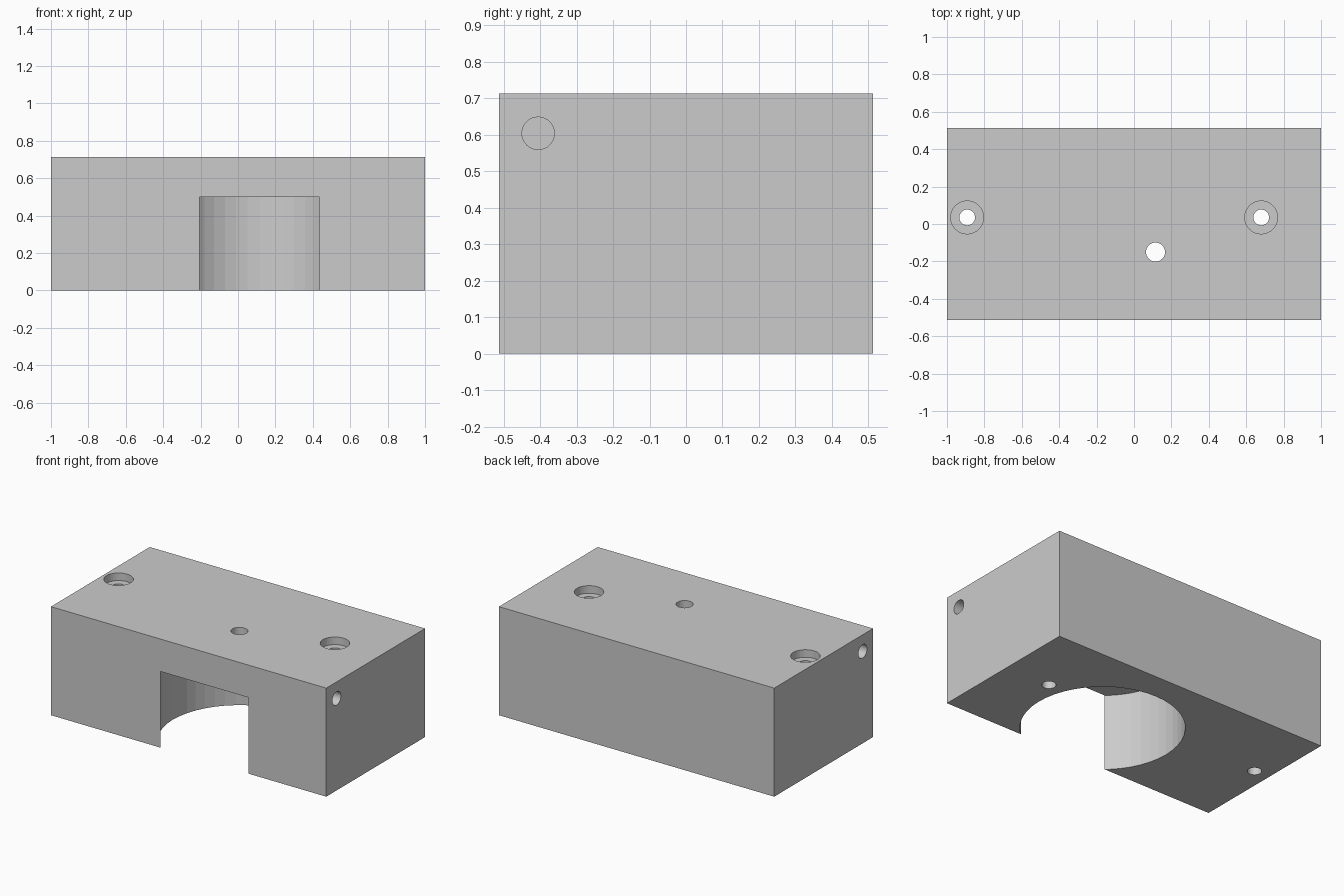
import bpy
from math import pi

if "Cube" in bpy.data.objects:
    bpy.data.objects.remove(bpy.data.objects["Cube"])

W, D, H = 2.0, 1.025, 0.713          # block size
POCKET = (0.115, -0.15)              # axis of the round pocket and its centre hole


def cylinder(name, radius, start, end, sides=32):
    """Cylinder between two points lying along z or x."""
    length = max(abs(e - s) for s, e in zip(start, end))
    mid = [(s + e) / 2 for s, e in zip(start, end)]
    along_x = start[0] != end[0]
    bpy.ops.mesh.primitive_cylinder_add(
        vertices=sides, radius=radius, depth=length, location=mid,
        rotation=(0, pi / 2 if along_x else 0, 0))
    ob = bpy.context.object
    ob.name = name
    ob.hide_render = True
    return ob


def cut(target, cutter):
    """Subtract the cutter from the target and remove it."""
    mod = target.modifiers.new(cutter.name, 'BOOLEAN')
    mod.operation = 'DIFFERENCE'
    mod.solver = 'EXACT'
    mod.object = cutter
    bpy.context.view_layer.objects.active = target
    bpy.ops.object.modifier_apply(modifier=mod.name)
    bpy.data.objects.remove(cutter)


# Solid block
bpy.ops.mesh.primitive_cube_add(size=1, location=(0, 0, H / 2))
block = bpy.context.object
block.name = "mounting_block"
block.scale = (W, D, H)
bpy.ops.object.transform_apply(location=True, rotation=True, scale=True)

# Round pocket from below, breaking out through the front
px, py = POCKET
cut(block, cylinder("pocket", 0.485, (px, py, -0.2), (px, py, 0.50), 48))

# Small hole through the pocket ceiling
cut(block, cylinder("centre_hole", 0.051, (px, py, 0.4), (px, py, H + 0.1)))

# Two counterbored screw holes
for x in (-0.892, 0.68):
    y = 0.035
    cut(block, cylinder("screw_hole", 0.042, (x, y, -0.1), (x, y, H + 0.1)))
    cut(block, cylinder("counterbore", 0.088, (x, y, H - 0.05), (x, y, H + 0.1)))

# Blind pin holes in both ends
for side in (-1, 1):
    cut(block, cylinder("pin_hole", 0.0445,
                        (side * 0.75, -0.405, 0.604), (side * 1.1, -0.405, 0.604)))
